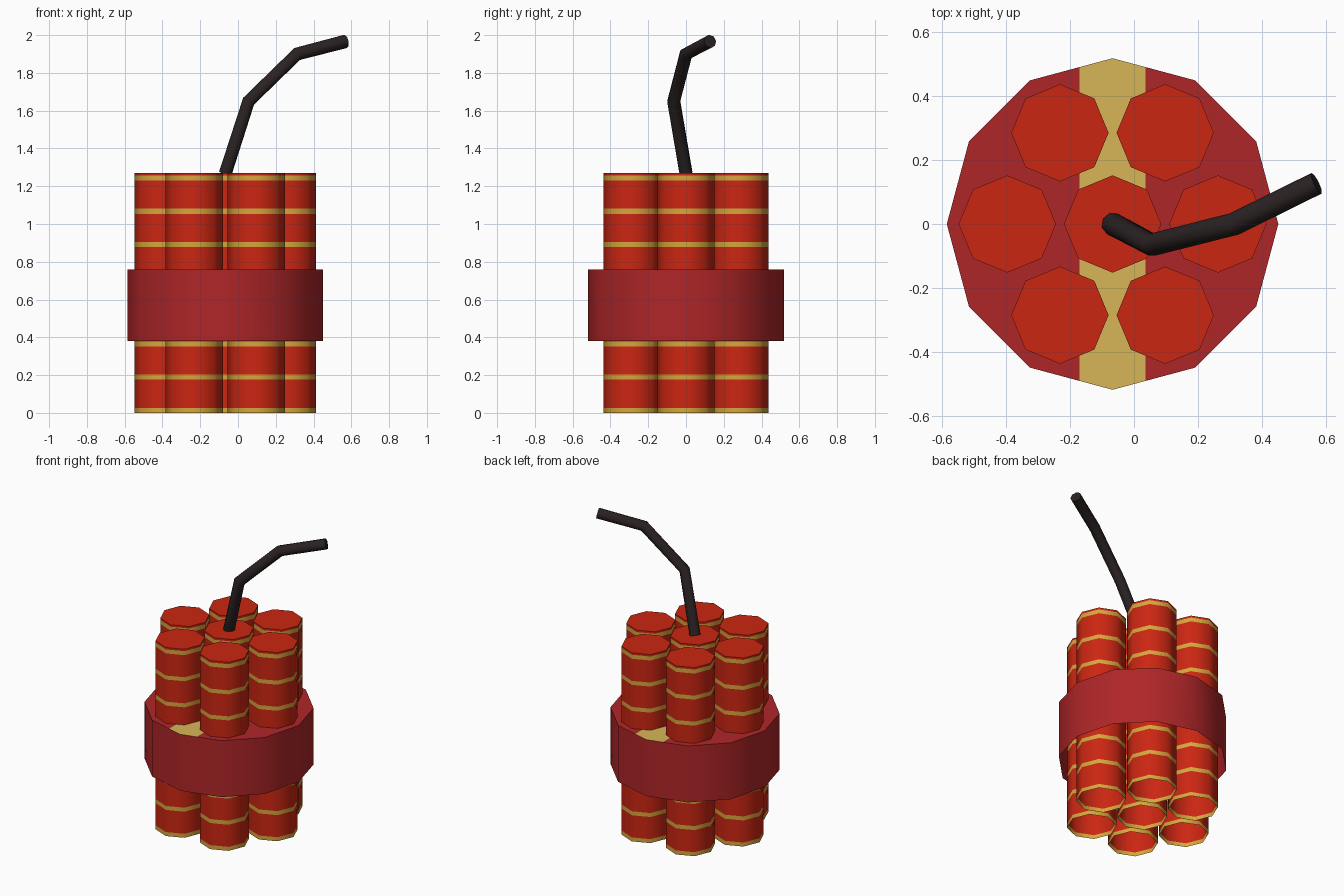
import bpy, bmesh, math
from mathutils import Vector

if "Cube" in bpy.data.objects:
    bpy.data.objects.remove(bpy.data.objects["Cube"])

CX = -0.067          # bundle axis


def material(name, rgb):
    m = bpy.data.materials.new(name)
    m.diffuse_color = (*rgb, 1)
    m.use_nodes = True
    m.node_tree.nodes["Principled BSDF"].inputs["Base Color"].default_value = m.diffuse_color
    return m


RED = material("stick red", (0.60, 0.019, 0.006))
GOLD = material("stripe gold", (0.68, 0.38, 0.045))
WRAP = material("wrap red", (0.43, 0.019, 0.021))
PALE = material("label yellow", (0.68, 0.47, 0.095))
BLACK = material("fuse black", (0.024, 0.016, 0.016))


def finish(obj, angle):
    bpy.ops.object.select_all(action='DESELECT')
    obj.select_set(True)
    bpy.context.view_layer.objects.active = obj
    bpy.ops.object.shade_smooth_by_angle(angle=math.radians(angle))


def open_tube(name, x, y, radius, sides, levels, mats):
    """Vertical tube with a closed top and an open bottom."""
    bm = bmesh.new()
    rings = [[bm.verts.new((radius * math.cos(2 * math.pi * i / sides),
                            radius * math.sin(2 * math.pi * i / sides), z))
              for i in range(sides)] for z in levels]
    for k in range(len(rings) - 1):
        lo, hi = rings[k], rings[k + 1]
        for i in range(sides):
            j = (i + 1) % sides
            f = bm.faces.new((lo[i], lo[j], hi[j], hi[i]))
            f.material_index = (k + 1) % 2 if len(levels) > 2 else 0
    bm.faces.new(rings[-1])
    me = bpy.data.meshes.new(name)
    for m in mats:
        me.materials.append(m)
    obj = bpy.data.objects.new(name, me)
    obj.location = (x, y, 0)
    bpy.context.collection.objects.link(obj)
    return obj, bm


# sticks: alternating gold stripes and red sections
levels = []
for k in range(8):
    levels += [0.1757 * k, 0.1757 * k + 0.027]
levels.append(1.27)
spots = [(CX, 0)] + [(CX + 0.329 * math.cos(math.pi * k / 3),
                      0.329 * math.sin(math.pi * k / 3)) for k in range(6)]
for n, (x, y) in enumerate(spots):
    obj, bm = open_tube(f"stick_{n}", x, y, 0.152, 8, levels, (RED, GOLD))
    bm.to_mesh(obj.data)
    bm.free()
    finish(obj, 50)

# wrap round the middle, with a yellow strip across its top
wrap, bm = open_tube("wrap_band", CX, 0, 0.518, 12, [0.38, 0.76], (WRAP, PALE))
for x in (-0.103, 0.103):
    top = [f for f in bm.faces if f.normal.z > 0.9 or all(v.co.z > 0.7 for v in f.verts)]
    geom = top + list({e for f in top for e in f.edges}) + list({v for f in top for v in f.verts})
    bmesh.ops.bisect_plane(bm, geom=geom, plane_co=(x, 0, 0), plane_no=(1, 0, 0))
for f in bm.faces:
    if all(v.co.z > 0.7 for v in f.verts) and abs(f.calc_center_median().x) < 0.1:
        f.material_index = 1
bm.to_mesh(wrap.data)
bm.free()
finish(wrap, 40)

# bent fuse
path = [(CX, 0, 1.268), (0.056, -0.065, 1.65), (0.313, 0.0, 1.90), (0.57, 0.127, 1.967)]
cu = bpy.data.curves.new("fuse", 'CURVE')
cu.dimensions = '3D'
cu.bevel_depth = 0.036
cu.bevel_resolution = 2
cu.use_fill_caps = True
sp = cu.splines.new('POLY')
sp.points.add(len(path) - 1)
for p, co in zip(sp.points, path):
    p.co = (*co, 1)
cu.materials.append(BLACK)
fuse = bpy.data.objects.new("fuse", cu)
bpy.context.collection.objects.link(fuse)
bpy.ops.object.select_all(action='DESELECT')
fuse.select_set(True)
bpy.context.view_layer.objects.active = fuse
bpy.ops.object.convert(target='MESH')
finish(bpy.context.view_layer.objects.active, 50)
